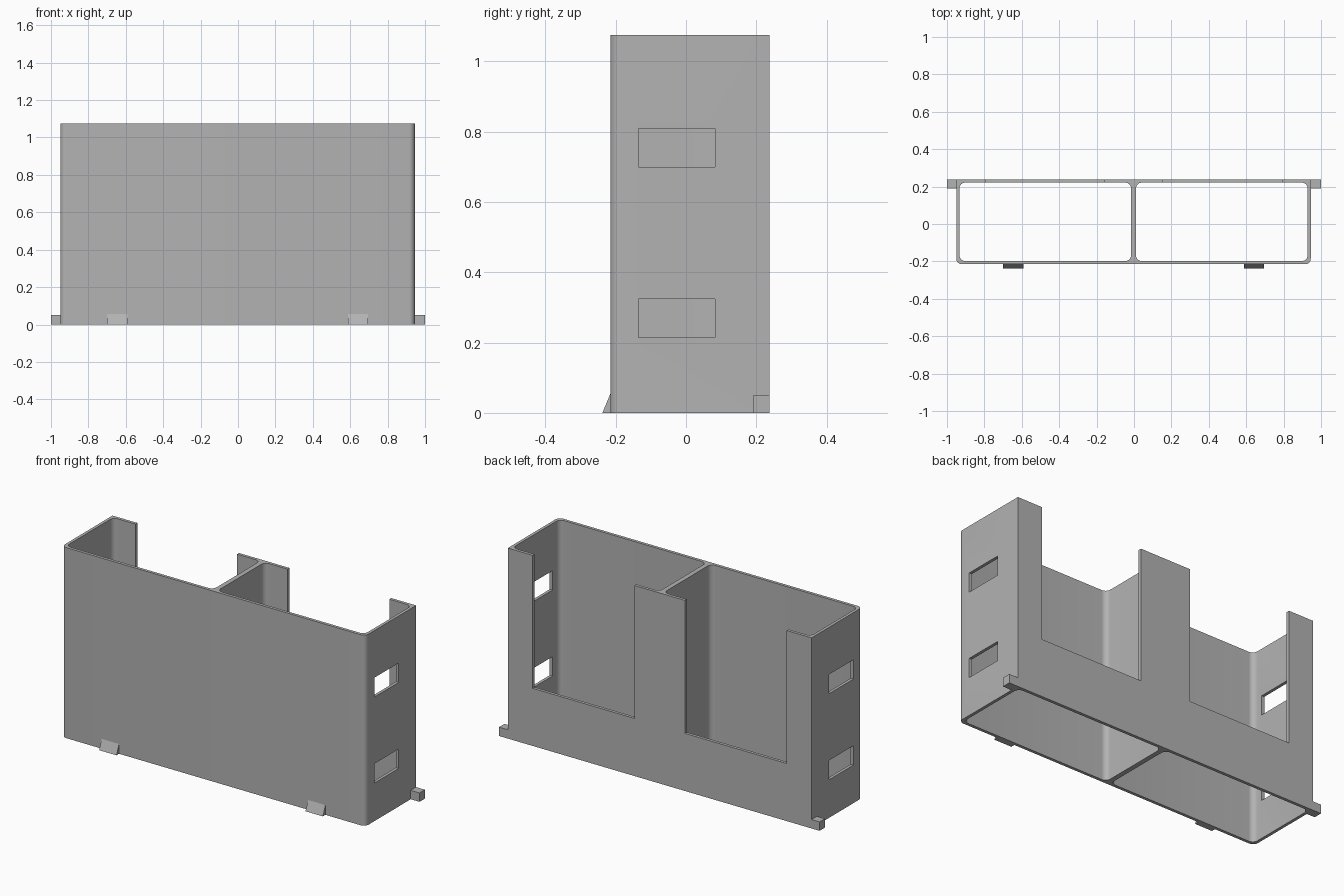
import bpy, bmesh, math
from mathutils import Vector

if "Cube" in bpy.data.objects:
    bpy.data.objects.remove(bpy.data.objects["Cube"], do_unlink=True)

HEIGHT = 1.075
LEFT, RIGHT = -0.95, 0.945
FRONT, BACK = -0.215, 0.238

grey = bpy.data.materials.new("plain grey")
grey.use_nodes = True
colour = (0.45, 0.45, 0.45, 1)
grey.diffuse_color = colour
grey.node_tree.nodes["Principled BSDF"].inputs["Base Color"].default_value = colour


def rounded_outline(x0, x1, y0, y1, front_r, back_r, steps=8):
    """Counter-clockwise rectangle with separate front and back corner radii."""
    corners = [(x0, y0, 1, 1, front_r, 180), (x1, y0, -1, 1, front_r, 270),
               (x1, y1, -1, -1, back_r, 0), (x0, y1, 1, -1, back_r, 90)]
    points = []
    for x, y, sx, sy, r, start in corners:
        if r == 0:
            points.append((x, y))
            continue
        for i in range(steps + 1):
            a = math.radians(start + 90 * i / steps)
            points.append((x + sx * r + r * math.cos(a), y + sy * r + r * math.sin(a)))
    return points


def extrude(name, points, direction):
    """Solid made by sweeping a flat 3D outline along a direction."""
    bm = bmesh.new()
    base = bm.faces.new([bm.verts.new(p) for p in points])
    swept = bmesh.ops.extrude_face_region(bm, geom=[base], use_keep_orig=True)
    verts = [g for g in swept["geom"] if isinstance(g, bmesh.types.BMVert)]
    bmesh.ops.translate(bm, verts=verts, vec=Vector(direction))
    bmesh.ops.recalc_face_normals(bm, faces=bm.faces)
    mesh = bpy.data.meshes.new(name)
    bm.to_mesh(mesh)
    bm.free()
    mesh.materials.append(grey)
    obj = bpy.data.objects.new(name, mesh)
    bpy.context.collection.objects.link(obj)
    return obj


def prism(name, outline, z0, z1):
    return extrude(name, [(x, y, z0) for x, y in outline], (0, 0, z1 - z0))


def box(name, x0, x1, y0, y1, z0, z1):
    return prism(name, rounded_outline(x0, x1, y0, y1, 0, 0), z0, z1)


def cut(target, cutter):
    """Subtract the cutter from the target, then discard it."""
    cutter.hide_render = True
    mod = target.modifiers.new("cut", "BOOLEAN")
    mod.operation = "DIFFERENCE"
    mod.solver = "EXACT"
    mod.object = cutter
    bpy.context.view_layer.objects.active = target
    bpy.ops.object.modifier_apply(modifier=mod.name)
    bpy.data.objects.remove(cutter, do_unlink=True)


# Case body with rounded front corners
case = prism("case_body", rounded_outline(LEFT, RIGHT, FRONT, BACK, 0.03, 0), 0, HEIGHT)

# Two open compartments separated by a divider
for x0, x1 in ((-0.933, -0.016), (0.011, 0.928)):
    outline = rounded_outline(x0, x1, -0.198, 0.221, 0.03, 0.03)
    cut(case, prism("compartment_cutter", outline, -0.1, HEIGHT + 0.1))

# Tall openings in the back wall
for x0, x1 in ((-0.795, -0.16), (0.155, 0.79)):
    cut(case, box("back_opening_cutter", x0, x1, 0.2, 0.3, 0.325, HEIGHT + 0.1))

# Windows in both side walls
for x in (LEFT, RIGHT):
    for z in (0.215, 0.7):
        cut(case, box("window_cutter", x - 0.05, x + 0.05, -0.135, 0.083, z, z + 0.109))

bpy.ops.object.select_all(action="DESELECT")
case.select_set(True)
bpy.context.view_layer.objects.active = case
bpy.ops.object.shade_smooth_by_angle(angle=math.radians(30))

# Square tabs at the lower back corners
box("right_tab", -1, LEFT, 0.19, BACK, 0, 0.05)
box("left_tab", RIGHT, 1, 0.19, BACK, 0, 0.05)

# Wedge clips along the lower front edge
for name, x in (("right_clip", -0.7), ("left_clip", 0.588)):
    wedge = [(x, FRONT, 0), (x, -0.238, 0), (x, FRONT, 0.055)]
    extrude(name, wedge, (0.108, 0, 0))
